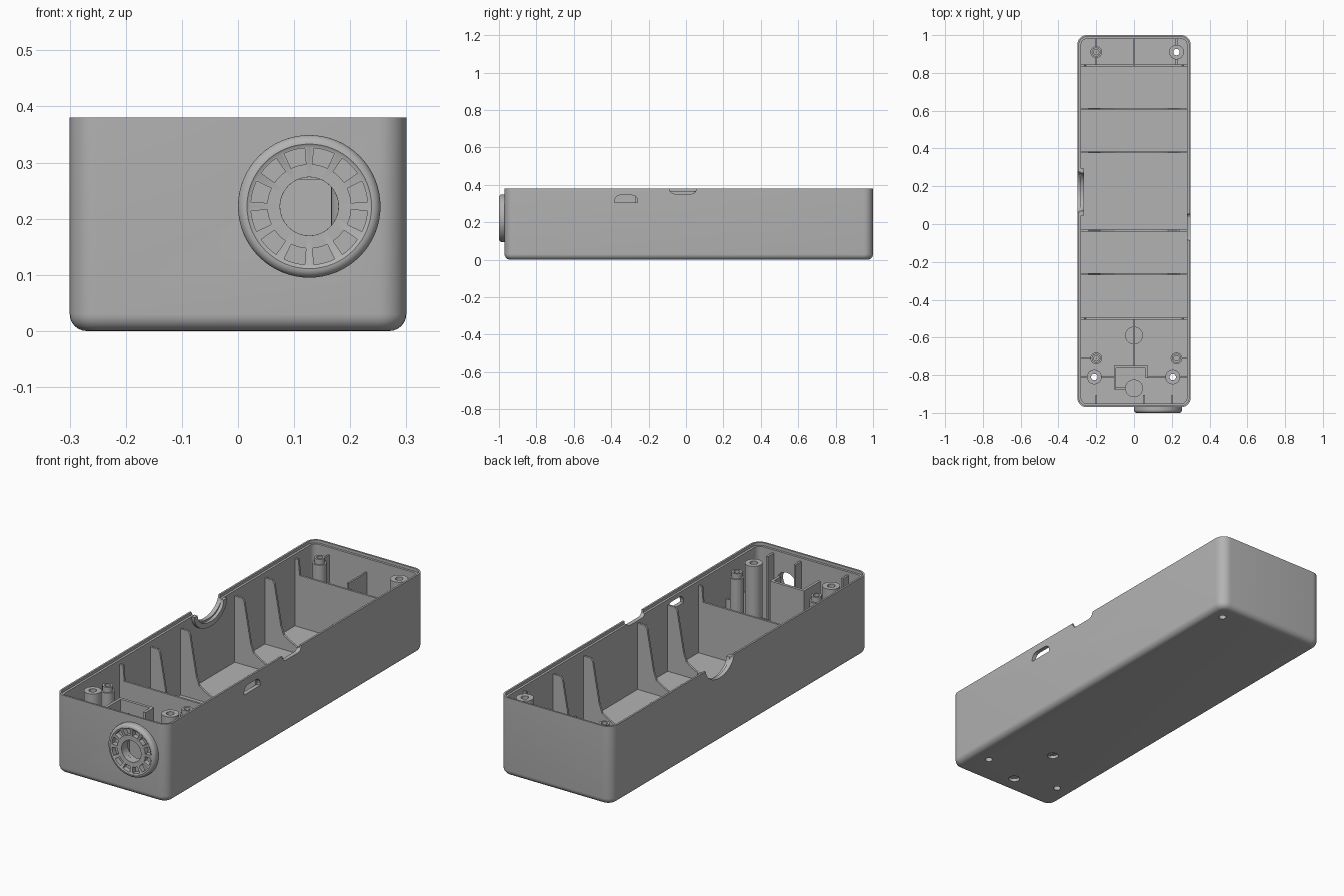
import bpy, bmesh
from math import sin, cos, pi, radians
from mathutils import Matrix

if "Cube" in bpy.data.objects:
    bpy.data.objects.remove(bpy.data.objects["Cube"])

gray = bpy.data.materials.new("matte_gray")
gray.use_nodes = True
gray.diffuse_color = (0.45, 0.45, 0.45, 1)
gray.node_tree.nodes["Principled BSDF"].inputs["Base Color"].default_value = gray.diffuse_color


def finish(name, bm, smooth=True):
    """Turn a bmesh into a named, shaded object."""
    bmesh.ops.recalc_face_normals(bm, faces=bm.faces[:])
    mesh = bpy.data.meshes.new(name)
    bm.to_mesh(mesh)
    bm.free()
    mesh.materials.append(gray)
    ob = bpy.data.objects.new(name, mesh)
    bpy.context.collection.objects.link(ob)
    if smooth:
        shade(ob)
    return ob


def shade(ob):
    bpy.ops.object.select_all(action='DESELECT')
    ob.select_set(True)
    bpy.context.view_layer.objects.active = ob
    bpy.ops.object.shade_smooth_by_angle(angle=radians(35))


def cut(ob, bm):
    """Subtract the closed solids in bm from ob."""
    cutter = finish("cutter", bm, False)
    cutter.hide_render = True
    mod = ob.modifiers.new("cut", 'BOOLEAN')
    mod.operation, mod.solver, mod.object = 'DIFFERENCE', 'EXACT', cutter
    bpy.context.view_layer.objects.active = ob
    bpy.ops.object.modifier_apply(modifier=mod.name)
    bpy.data.objects.remove(cutter)
    shade(ob)


def bridge(bm, a, b):
    for i in range(len(a)):
        j = (i + 1) % len(a)
        bm.faces.new((a[i], a[j], b[j], b[i]))


def prism(bm, points, axis, lo, hi):
    """Extrude a 2D outline along an axis between lo and hi."""
    place = {'X': lambda p, d: (d, p[0], p[1]),
             'Y': lambda p, d: (p[0], d, p[1]),
             'Z': lambda p, d: (p[0], p[1], d)}[axis]
    a, b = ([bm.verts.new(place(p, d)) for p in points] for d in (lo, hi))
    bridge(bm, a, b)
    bm.faces.new(a)
    bm.faces.new(b)


def box(bm, x0, x1, y0, y1, z0, z1):
    prism(bm, [(x0, y0), (x1, y0), (x1, y1), (x0, y1)], 'Z', z0, z1)


def circle(x, y, r, n=32, start=0, sweep=2 * pi, squash=1):
    return [(x + r * cos(start + sweep * i / n), y + squash * r * sin(start + sweep * i / n))
            for i in range(n if sweep > 6 else n + 1)]


def lathe(bm, profile, matrix, n=32):
    """Spin a closed (radius, height) profile into a ring."""
    loops = [[bm.verts.new(matrix @ Matrix.Rotation(2 * pi * i / n, 4, 'Z') @ Matrix.Translation((r, 0, h)).to_translation())
              for i in range(n)] for r, h in profile]
    for k in range(len(loops)):
        bridge(bm, loops[k - 1], loops[k])


FRONT, BACK, TOP, WALL, FLOOR = -0.97, 1.0, 0.38, 0.02, 0.02
IN = 0.283          # half width of the inside
KX, KZ = 0.127, 0.222   # knob centre


# Hollow case with rounded corners, soft bottom edge and stepped rim
def outline(inset):
    r = 0.05 - inset
    pts = []
    for k, (sx, y) in enumerate([(1, BACK - 0.05), (-1, BACK - 0.05), (-1, FRONT + 0.05), (1, FRONT + 0.05)]):
        pts += circle(sx * 0.25, y, r, 7, k * pi / 2, pi / 2)
    return pts


bm = bmesh.new()
levels = [(0.03 * (1 - sin(a)), 0.03 * (1 - cos(a))) for a in [i * pi / 12 for i in range(7)]]
levels += [(0, TOP), (0.009, TOP), (0.009, 0.366), (WALL, 0.366), (WALL, FLOOR)]
rings = [[bm.verts.new((x, y, z)) for x, y in outline(inset)] for inset, z in levels]
for a, b in zip(rings, rings[1:]):
    bridge(bm, a, b)
bm.faces.new(rings[0])
bm.faces.new(rings[-1])
case = finish("case_shell", bm)

# Openings in the walls and floor
tall_posts = [(-0.21, -0.81), (0.205, -0.81), (0.225, 0.91)]
short_posts = [(-0.2, -0.71), (0.225, -0.71), (-0.2, 0.91)]
pads = [(0, -0.59), (0, -0.87)]
bm = bmesh.new()
slot = [(-0.382, 0.305), (-0.258, 0.305)] + circle(-0.29, 0.313, 0.032, 5, 0, pi / 2) \
    + circle(-0.35, 0.313, 0.032, 5, pi / 2, pi / 2)
prism(bm, slot, 'X', 0.26, 0.32)
notch = [(0.055, 0.4), (-0.088, 0.4)] + circle(-0.063, 0.377, 0.025, 5, pi, pi / 2) \
    + circle(0.03, 0.377, 0.025, 5, -pi / 2, pi / 2)
prism(bm, notch, 'X', 0.26, 0.32)
prism(bm, circle(0.17, 0.39, 0.11, 20, pi, pi, 0.75), 'X', -0.32, -0.25)
prism(bm, circle(KX, KZ, 0.052), 'Y', FRONT - 0.02, FRONT + 0.05)
for x, y in tall_posts:
    prism(bm, circle(x, y, 0.017, 24), 'Z', -0.02, 0.05)
for x, y in pads:
    prism(bm, circle(x, y, 0.026, 24), 'Z', -0.02, 0.015)
cut(case, bm)

# Half-round guard behind the side opening
bm = bmesh.new()
outer = circle(0.17, TOP - 0.015, 0.125, 20, pi, pi, 0.72)
inner = circle(0.17, TOP - 0.015, 0.1, 20, 2 * pi, -pi, 0.66)
a, b = ([bm.verts.new((x, y, z)) for y, z in outer + inner] for x in (-0.283, -0.265))
bridge(bm, a, b)
for ring in (a, b):
    for i in range(20):
        bm.faces.new((ring[i], ring[i + 1], ring[40 - i], ring[41 - i]))
finish("side_opening_guard", bm)

# Cradle ribs: tall at both walls, flaring into a low floor strip
half = [(IN, FLOOR - 0.01), (IN, 0.34), (0.24, 0.34), (0.23, 0.325), (0.195, 0.13),
        (0.18, 0.09), (0.15, 0.07), (0.1, 0.045), (0.03, 0.035)]
for i, y in enumerate([0.61, 0.38, -0.035, -0.265]):
    bm = bmesh.new()
    prism(bm, half + [(-x, z) for x, z in reversed(half)], 'Y', y - 0.005, y + 0.005)
    finish(f"cradle_rib_{i + 1}", bm, False)

# Full-width dividers with raised ends
for name, y in [("front_divider", -0.5), ("back_divider", 0.84)]:
    bm = bmesh.new()
    half_wall = [(IN, FLOOR - 0.01), (IN, 0.345), (0.262, 0.345), (0.255, 0.27)]
    prism(bm, half_wall + [(-x, z) for x, z in reversed(half_wall)], 'Y', y - 0.005, y + 0.005)
    finish(name, bm, False)

# Screw posts, open through the floor
for i, (x, y) in enumerate(tall_posts):
    bm = bmesh.new()
    lathe(bm, [(0.039, 0.01), (0.039, 0.355), (0.017, 0.355), (0.017, 0.01)], Matrix.Translation((x, y, 0)))
    finish(f"screw_post_{i + 1}", bm)

# Stepped locating posts with a blind hole
for i, (x, y) in enumerate(short_posts):
    bm = bmesh.new()
    lathe(bm, [(0.031, 0.01), (0.031, 0.32), (0.024, 0.32), (0.024, 0.345), (0.014, 0.345),
               (0.014, 0.25), (0.001, 0.25), (0.001, 0.01)], Matrix.Translation((x, y, 0)), 24)
    finish(f"locating_post_{i + 1}", bm)

# Round floor pads
for i, (x, y) in enumerate(pads):
    bm = bmesh.new()
    prism(bm, circle(x, y, 0.047), 'Z', 0.016, 0.05)
    finish(f"floor_pad_{i + 1}", bm)

# Short ribs bracing the posts
bm = bmesh.new()
T = 0.004
for s in (-1, 1):
    for y, start in [(-0.71, 0.225), (-0.81, 0.235)]:
        box(bm, *sorted((s * start, s * IN)), y - T, y + T, 0.01, 0.2)
for x in (-0.2, 0.225):
    box(bm, x - T, x + T, 0.94, 0.985, 0.01, 0.33)
    box(bm, x - T, x + T, 0.84, 0.885, 0.01, 0.2)
box(bm, -T, T, 0.84, 0.985, 0.01, 0.3)
box(bm, -T, T, -0.755, -0.5, 0.01, 0.06)
box(bm, -0.18, -0.1, -0.81 - T, -0.81 + T, 0.01, 0.1)
box(bm, 0.07, 0.17, -0.81 - T, -0.81 + T, 0.01, 0.1)
finish("bracing_ribs", bm, False)

# Fins on the inside of the front wall
bm = bmesh.new()
for x in (-0.2, 0.052, 0.2):
    box(bm, x - 0.005, x + 0.005, FRONT + 0.015, -0.905, 0.01, 0.35)
finish("front_wall_fins", bm, False)

# Cornered holder behind the knob
bm = bmesh.new()
box(bm, -0.107, 0.075, -0.762, -0.748, 0.01, 0.325)
box(bm, 0.062, 0.075, -0.815, -0.762, 0.01, 0.325)
box(bm, -0.107, -0.094, -0.875, -0.762, 0.01, 0.325)
box(bm, -0.094, -0.045, -0.875, -0.865, 0.01, 0.15)
finish("board_holder", bm, False)

# Round knob with a rolled rim and twelve recessed windows
bm = bmesh.new()
rim = [(0.111 + 0.016 * cos(a), 0.014 + 0.016 * sin(a)) for a in [i * pi / 12 for i in range(7)]]
lathe(bm, [(0.052, -0.005), (0.127, -0.005)] + rim + [(0.106, 0.027), (0.052, 0.027)],
      Matrix.Translation((KX, FRONT, KZ)) @ Matrix.Rotation(pi / 2, 4, 'X'), 64)
knob = finish("front_knob", bm)
bm = bmesh.new()
for k in range(12):
    mid, spread = radians(15 + 30 * k), radians(21)
    prism(bm, circle(KX, KZ, 0.104, 5, mid - spread / 2, spread)
          + circle(KX, KZ, 0.075, 5, mid + spread / 2, -spread), 'Y', -1.05, FRONT - 0.004)
cut(knob, bm)
